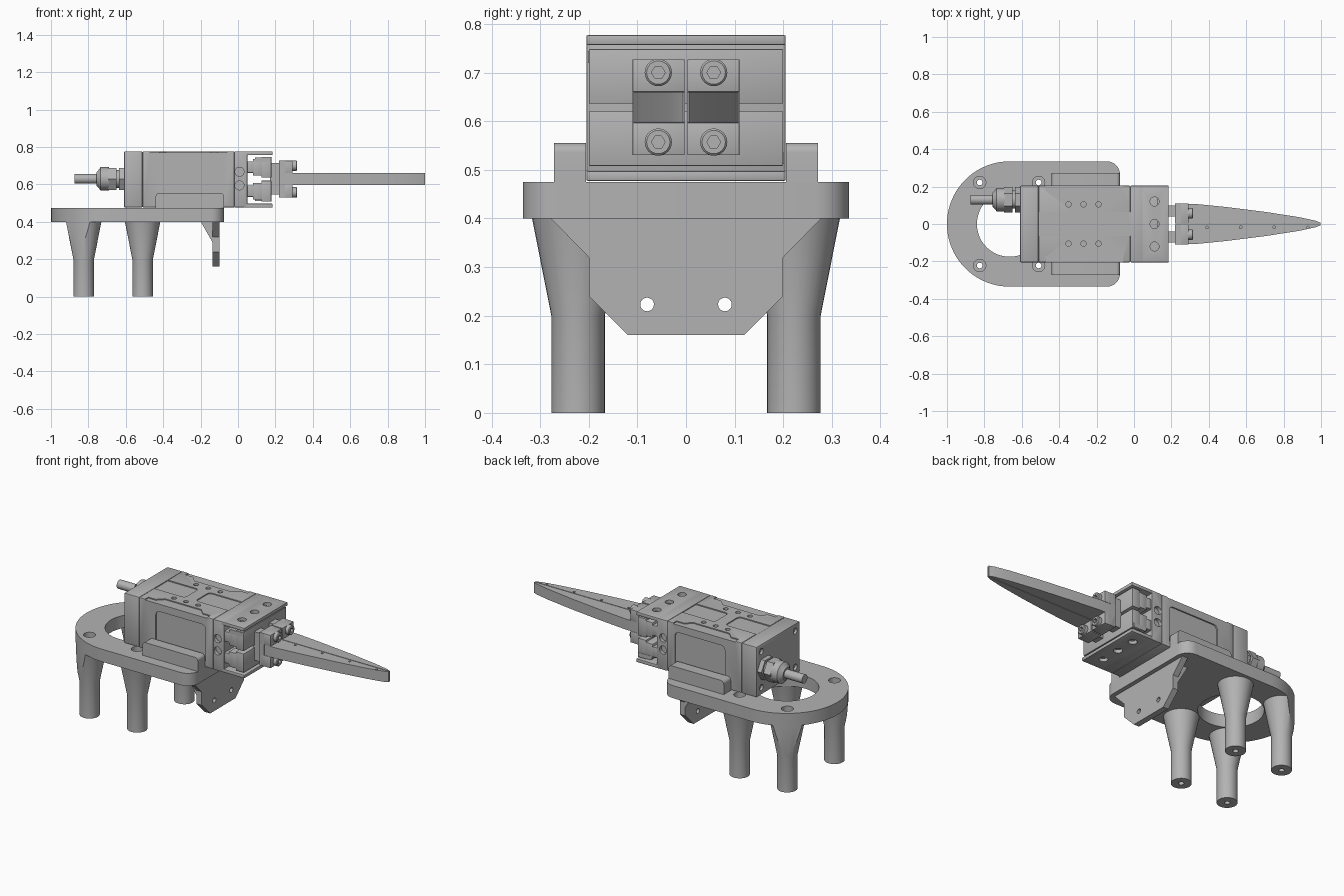
import bpy, bmesh
from math import sin, cos, pi, radians
from mathutils import Vector

old = bpy.data.objects.get("Cube")
if old:
    bpy.data.objects.remove(old, do_unlink=True)

grey = bpy.data.materials.new("machined grey")
grey.use_nodes = True
grey.diffuse_color = (0.45, 0.45, 0.45, 1)
grey.node_tree.nodes["Principled BSDF"].inputs["Base Color"].default_value = (0.45, 0.45, 0.45, 1)


def place(axis, u, v, w):
    """Profile point (u, v) at depth w along the axis."""
    return {"x": (w, u, v), "y": (u, w, v), "z": (u, v, w)}[axis]


def loft(name, axis, sections, bevel=0):
    """Closed solid through (depth, points) sections."""
    bm = bmesh.new()
    rings = [[bm.verts.new(place(axis, u, v, w)) for u, v in pts] for w, pts in sections]
    for a, b in zip(rings, rings[1:]):
        for i in range(len(a)):
            j = (i + 1) % len(a)
            bm.faces.new((a[i], a[j], b[j], b[i]))
    bm.faces.new(rings[0])
    bm.faces.new(rings[-1])
    bmesh.ops.recalc_face_normals(bm, faces=bm.faces[:])
    if bevel:
        bmesh.ops.bevel(bm, geom=bm.edges[:], offset=bevel, segments=2, profile=0.5, affect="EDGES")
    me = bpy.data.meshes.new(name)
    bm.to_mesh(me)
    bm.free()
    me.materials.append(grey)
    ob = bpy.data.objects.new(name, me)
    bpy.context.collection.objects.link(ob)
    return ob


def prism(name, axis, pts, a, b, bevel=0):
    return loft(name, axis, [(a, pts), (b, pts)], bevel)


def box(name, x0, x1, y0, y1, z0, z1, bevel=0):
    return prism(name, "z", [(x0, y0), (x1, y0), (x1, y1), (x0, y1)], z0, z1, bevel)


def arc(u, v, r, start=0, end=360, n=32):
    full = end - start == 360
    return [(u + r * cos(radians(start + (end - start) * i / n)),
             v + r * sin(radians(start + (end - start) * i / n))) for i in range(n if full else n + 1)]


def rod(name, axis, u, v, rings, n=32):
    """Turned part through (depth, radius) rings."""
    return loft(name, axis, [(w, arc(u, v, r, n=n)) for w, r in rings])


def rounded(u0, u1, v0, v1, r):
    return (arc(u0 + r, v0 + r, r, 180, 270, 6) + arc(u1 - r, v0 + r, r, 270, 360, 6)
            + arc(u1 - r, v1 - r, r, 0, 90, 6) + arc(u0 + r, v1 - r, r, 90, 180, 6))


def cut(target, *tools, operation="DIFFERENCE"):
    for tool in tools:
        mod = target.modifiers.new("cut", "BOOLEAN")
        mod.object, mod.operation, mod.solver = tool, operation, "EXACT"
        bpy.context.view_layer.objects.active = target
        bpy.ops.object.modifier_apply(modifier=mod.name)
        bpy.data.objects.remove(tool, do_unlink=True)


def drill(target, axis, u, v, r, a, b):
    cut(target, rod("drill", axis, u, v, [(a, r), (b, r)], 24))


# Base plate with rounded end, opening and corner radii
outline = (arc(-0.665, 0, 0.335, 90, 270, 40)
           + arc(-0.145, -0.265, 0.07, 270, 360, 8) + arc(-0.145, 0.265, 0.07, 0, 90, 8))
plate = prism("base_plate", "z", outline, 0.40, 0.475)
cut(plate, rod("opening", "z", -0.665, 0, [(0.3, 0.175), (0.6, 0.175)], 48))

# Four flared legs, trimmed to the plate outline and drilled through
for x, end in ((-0.825, "rear"), (-0.51, "middle")):
    for s, side in ((1, "left"), (-1, "right")):
        y = 0.222 * s
        leg = rod(f"{end}_{side}_leg", "z", x, y, [(0, 0.055), (0.2, 0.055), (0.402, 0.095)])
        cut(leg, prism("trim", "z", outline, -0.1, 0.5), operation="INTERSECT")
        drill(leg, "z", x, y, 0.015, -0.1, 0.6)
        drill(plate, "z", x, y, 0.015, 0.3, 0.46)
        drill(plate, "z", x, y, 0.033, 0.44, 0.6)

# Side rails holding the body
for s, side in ((1, "left"), (-1, "right")):
    y0, y1 = sorted((0.206 * s, 0.272 * s))
    prism(f"{side}_rail", "y", [(-0.44, 0.47), (-0.075, 0.47)]
          + arc(-0.095, 0.535, 0.02, 0, 90, 6) + arc(-0.42, 0.535, 0.02, 90, 180, 6), y0, y1)

# Hanging flange with sloped gusset
half = [(0.28, 0.402), (0.2, 0.32), (0.2, 0.24), (0.12, 0.16)]
flange = prism("front_flange", "x", half + [(-y, z) for y, z in reversed(half)], -0.135, -0.1)
for y in (-0.08, 0.08):
    drill(flange, "x", y, 0.223, 0.014, -0.2, 0)
prism("flange_gusset", "y", [(-0.2, 0.402), (-0.13, 0.402), (-0.13, 0.28)], -0.2, 0.2)

# Body: rear cap, middle housing, head
cap = box("rear_cap", -0.61, -0.51, -0.205, 0.205, 0.477, 0.777, 0.007)
for y in (-0.16, 0.16):
    for z in (0.52, 0.735):
        drill(cap, "x", y, z, 0.018, -0.7, -0.595)
housing = box("housing", -0.51, -0.02, -0.205, 0.205, 0.477, 0.777, 0.005)
for s in (1, -1):
    y0, y1 = sorted((0.197 * s, 0.3 * s))
    cut(housing, prism("side_pocket", "y", rounded(-0.4, -0.07, 0.50, 0.727, 0.025), y0, y1),
        prism("top_scallop", "z", [(-0.47, 0.25 * s), (-0.47, 0.175 * s), (-0.42, 0.175 * s),
              (-0.385, 0.14 * s), (-0.145, 0.14 * s), (-0.11, 0.175 * s), (-0.06, 0.175 * s),
              (-0.06, 0.25 * s)], 0.771, 0.9))
    for x in (-0.35, -0.27, -0.19):
        drill(housing, "z", x, 0.105 * s, 0.014, 0.755, 0.9)
for x0, x1 in ((-0.6, -0.305), (-0.235, 0.1)):
    cut(housing, prism("top_pocket", "z", rounded(x0, x1, -0.065, 0.065, 0.02), 0.771, 0.9))

head = box("head_block", -0.02, 0.05, -0.205, 0.205, 0.477, 0.777, 0.004)
for s in (1, -1):
    for z in (0.595, 0.668):
        y0, y1 = sorted((0.185 * s, 0.3 * s))
        drill(head, "y", 0.008, z, 0.024, y0, y1)
for name, z0, z1 in (("head_top_plate", 0.757, 0.777), ("head_bottom_plate", 0.477, 0.497)):
    lip = box(name, 0.03, 0.185, -0.205, 0.205, z0, z1, 0.003)
    for y in (-0.12, 0, 0.12):
        drill(lip, "z", 0.11, y, 0.024, z0 - 0.1, z1 + 0.1)

# Sliding T rails across the head
for name, s in (("upper", 1), ("lower", -1)):
    zc = 0.628 + 0.064 * s
    for part, x0, x1, h in (("foot", 0.045, 0.085, 0.03), ("web", 0.08, 0.13, 0.045),
                            ("face", 0.125, 0.178, 0.056)):
        box(f"{name}_slide_{part}", x0, x1, -0.2, 0.2, zc - h, zc + h, 0.002)
    y0, y1 = sorted((-0.1 * s, -0.202 * s))
    box(f"{name}_slide_key", 0.09, 0.17, y0, y1, zc + 0.04 * s - 0.012, zc + 0.04 * s + 0.012)

# Finger mounts, screws and tapered fingers
curve = [(0.225, 0.108), (0.32, 0.108), (0.5, 0.09), (0.7, 0.065), (0.88, 0.037), (0.97, 0.018), (1.0, 0.006)]
for s, side in ((1, "left"), (-1, "right")):
    def span(a, b):
        return sorted((a * s, b * s))
    box(f"{side}_mount_stem", 0.17, 0.23, *span(0.04, 0.1), 0.545, 0.715)
    box(f"{side}_mount_back", 0.22, 0.25, *span(0.003, 0.11), 0.53, 0.727)
    for level, z0, z1, zs in (("upper", 0.66, 0.727, 0.70), ("lower", 0.53, 0.597, 0.557)):
        box(f"{side}_{level}_clamp", 0.225, 0.292, *span(0.003, 0.11), z0, z1, 0.002)
        screw = rod(f"{side}_{level}_screw", "x", 0.057 * s, zs,
                    [(0.28, 0.028), (0.312, 0.028), (0.316, 0.024)], 24)
        cut(screw, rod("socket", "x", 0.057 * s, zs, [(0.3, 0.014), (0.4, 0.014)], 6))
    finger = prism(f"{side}_finger", "z", [(x, y * s) for x, y in curve]
                   + [(1.0, 0.002 * s), (0.225, 0.002 * s)], 0.597, 0.66)
    if s < 0:
        for x in (0.39, 0.57, 0.75, 0.93):
            drill(finger, "z", x, -0.018, 0.007, 0.645, 0.8)

# Cable gland and cable at the rear
gy, gz = 0.13, 0.63
rod("gland_lock_nut", "x", gy, gz, [(-0.637, 0.068), (-0.605, 0.068)], 6)
rod("gland_thread", "x", gy, gz, [(-0.66, 0.048), (-0.63, 0.048)])
rod("gland_body", "x", gy, gz, [(-0.695, 0.068), (-0.65, 0.068)], 6)
rod("gland_cap", "x", gy, gz, [(-0.757, 0.036), (-0.745, 0.048), (-0.735, 0.062), (-0.69, 0.062)])
rod("cable", "x", gy, gz, [(-0.875, 0.026), (-0.74, 0.026)], 24)

# Smooth round surfaces, keep edges sharp
bpy.ops.object.select_all(action="DESELECT")
for ob in bpy.context.collection.objects:
    if ob.type == "MESH" and ob.data.materials and ob.data.materials[0] == grey:
        ob.select_set(True)
        bpy.context.view_layer.objects.active = ob
bpy.ops.object.shade_smooth_by_angle(angle=radians(30))
